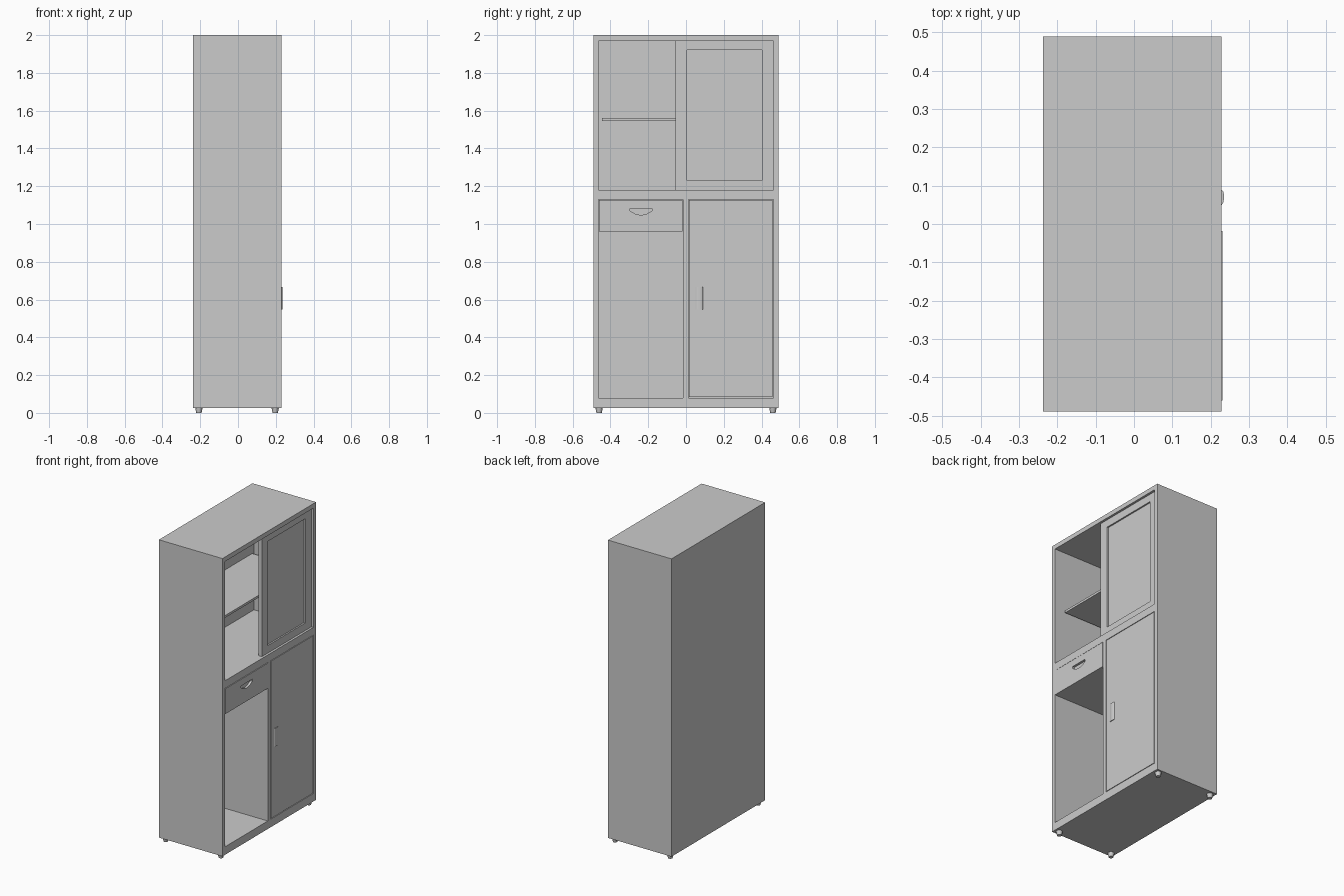
import bpy, bmesh
from mathutils import Vector

if "Cube" in bpy.data.objects:
    bpy.data.objects.remove(bpy.data.objects["Cube"])


def mesh_object(name, bm):
    bmesh.ops.recalc_face_normals(bm, faces=bm.faces)
    me = bpy.data.meshes.new(name)
    bm.to_mesh(me)
    bm.free()
    ob = bpy.data.objects.new(name, me)
    bpy.context.collection.objects.link(ob)
    return ob


def box(name, x, y, z):
    """Box from (min, max) pairs."""
    bm = bmesh.new()
    bmesh.ops.create_cube(bm, size=1)
    for v in bm.verts:
        v.co = Vector([r[0] if c < 0 else r[1] for c, r in zip(v.co, (x, y, z))])
    return mesh_object(name, bm)


def prism(name, points, offset):
    """Extrude a closed outline along an offset vector."""
    bm = bmesh.new()
    face = bm.faces.new([bm.verts.new(p) for p in points])
    ext = bmesh.ops.extrude_face_region(bm, geom=[face], use_keep_orig=True)
    bmesh.ops.translate(bm, vec=offset,
                        verts=[g for g in ext["geom"] if isinstance(g, bmesh.types.BMVert)])
    return mesh_object(name, bm)


def cut(target, cutter):
    mod = target.modifiers.new("cut", 'BOOLEAN')
    mod.operation = 'DIFFERENCE'
    mod.solver = 'EXACT'
    mod.object = cutter
    bpy.context.view_layer.objects.active = target
    bpy.ops.object.modifier_apply(modifier=mod.name)
    bpy.data.objects.remove(cutter, do_unlink=True)


X0, X1, BACK = -0.237, 0.229, -0.207

# Carcass with one wide upper bay and two lower bays
carcass = box("carcass", (X0, X1), (-0.49, 0.49), (0.027, 2.0))
for y, z in (((-0.463, 0.463), (1.18, 1.97)),
             ((-0.463, -0.015), (0.08, 1.13)),
             ((0.012, 0.463), (0.08, 1.13))):
    cut(carcass, box("bay_cutter", (BACK, 0.3), y, z))

# Upper shelf
box("upper_shelf", (BACK, 0.165), (-0.445, 0.445), (1.545, 1.56))

# Sliding door with a sunken panel
door = box("sliding_door", (0.19, 0.214), (-0.055, 0.463), (1.18, 1.97))
cut(door, box("panel_cutter", (0.204, 0.3), (0.005, 0.402), (1.23, 1.92)))

# Hinged lower door, with a thin gap around it
box("lower_door", (0.205, X1), (0.016, 0.459), (0.084, 1.126))

# Door handle: bevelled grip
prism("door_handle", [(0.228, 0.048, 0.547), (0.233, 0.056, 0.547), (0.235, 0.066, 0.547),
                      (0.235, 0.077, 0.547), (0.233, 0.085, 0.547), (0.228, 0.09, 0.547)],
      (0, 0, 0.12))

# Drawer front with a scooped finger pull
front = box("drawer_front", (0.205, 0.231), (-0.461, -0.018), (0.96, 1.127))
cut(front, prism("pull_cutter",
                 [(0.216, y, z) for y, z in ((-0.297, 1.083), (-0.297, 1.069), (-0.265, 1.052),
                                             (-0.238, 1.047), (-0.211, 1.052), (-0.18, 1.069),
                                             (-0.18, 1.083))], (0.05, 0, 0)))

# Drawer tray behind the front
box("drawer_bottom", (BACK, 0.205), (-0.461, -0.018), (0.96, 0.972))
box("drawer_back", (-0.2, -0.188), (-0.455, -0.024), (0.972, 1.11))
for name, y in (("drawer_side_left", (-0.455, -0.443)), ("drawer_side_right", (-0.036, -0.024))):
    box(name, (-0.188, 0.205), y, (0.972, 1.11))

# Tapered round feet
for i, (x, y) in enumerate([(a, b) for a in (-0.207, 0.197) for b in (-0.46, 0.46)]):
    bpy.ops.mesh.primitive_cone_add(vertices=16, radius1=0.014, radius2=0.02, depth=0.028,
                                    location=(x, y, 0.014))
    bpy.context.object.name = f"foot_{i + 1}"
    bpy.ops.object.shade_smooth_by_angle()
